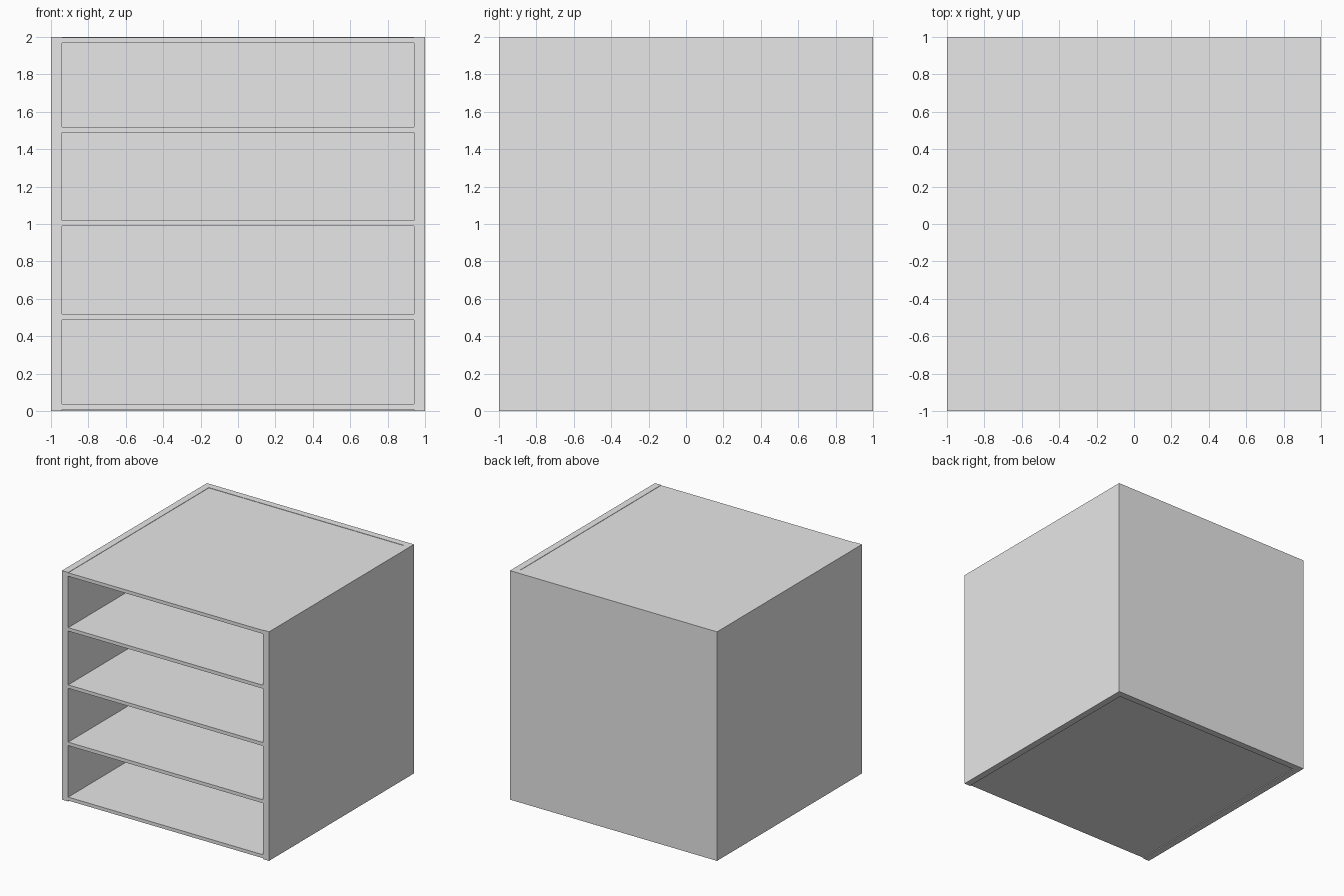
import bpy

cube = bpy.data.objects.get("Cube")
if cube:
    bpy.data.objects.remove(cube, do_unlink=True)

SIZE = 2.0
HALF = SIZE / 2
WALL = 0.06       # side and back panel thickness
BOARD = 0.03      # shelf thickness

grey = bpy.data.materials.new("light_grey")
grey.use_nodes = True
colour = (0.8, 0.8, 0.8, 1.0)
grey.diffuse_color = colour
grey.node_tree.nodes["Principled BSDF"].inputs["Base Color"].default_value = colour


def box(name, low, high):
    """Add a box spanning two opposite corners."""
    centre = [(a + b) / 2 for a, b in zip(low, high)]
    bpy.ops.mesh.primitive_cube_add(size=1, location=centre)
    obj = bpy.context.object
    obj.name = name
    obj.scale = [b - a for a, b in zip(low, high)]
    bpy.ops.object.transform_apply(location=False, rotation=False, scale=True)
    obj.data.materials.append(grey)
    return obj


inner = HALF - WALL

# Outer carcass: two sides and a back, open at the front
box("left_side", (inner, -HALF, 0), (HALF, HALF, SIZE))
box("right_side", (-HALF, -HALF, 0), (-inner, HALF, SIZE))
box("back_panel", (-inner, inner, 0), (inner, HALF, SIZE))

# Boards, with the top and bottom set slightly inside the carcass
boards = {
    "bottom_board": 0.008,
    "lower_shelf": 0.488,
    "middle_shelf": 0.988,
    "upper_shelf": 1.488,
    "top_board": 1.967,
}
for name, z in boards.items():
    box(name, (-inner, -HALF, z), (inner, inner, z + BOARD))
